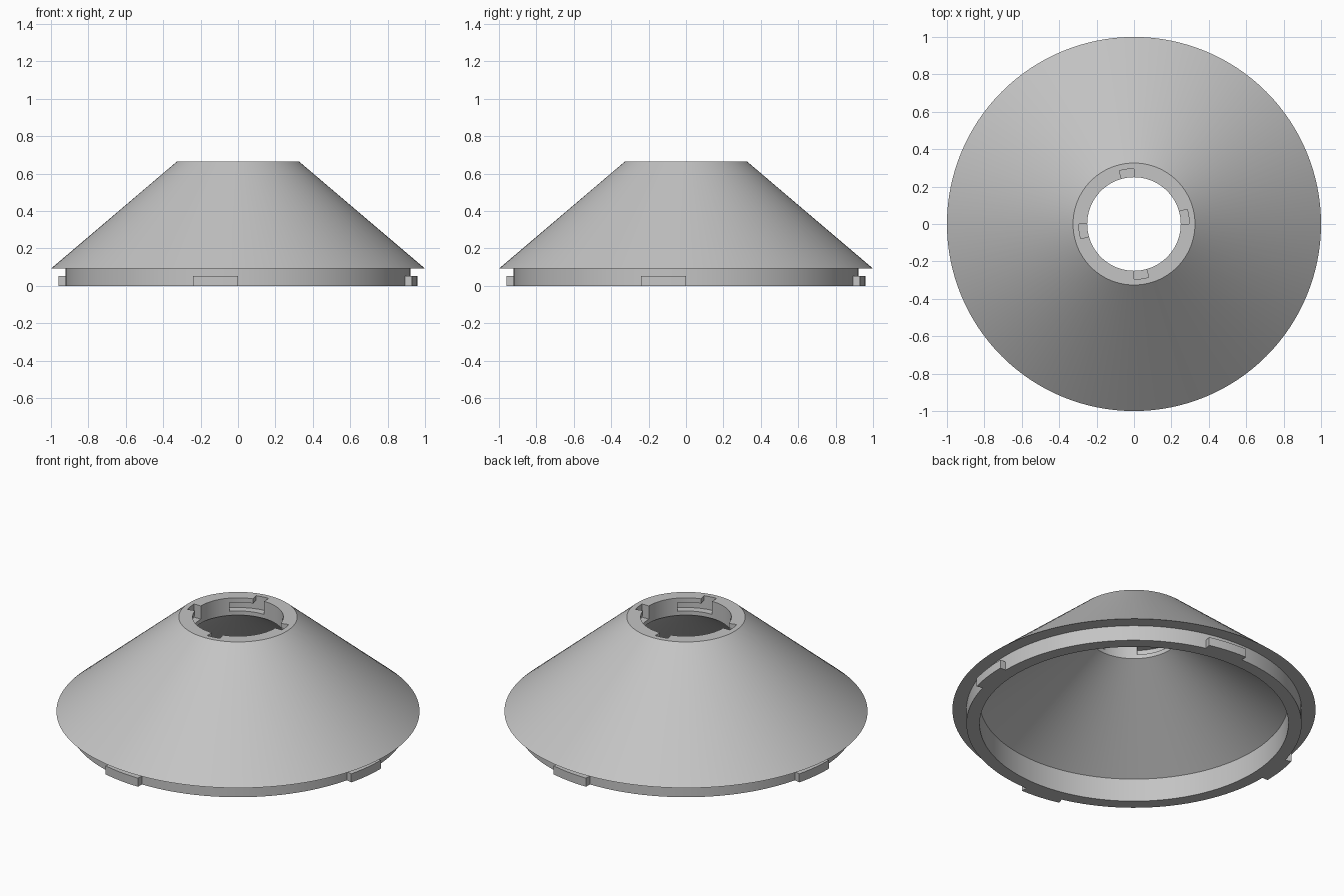
import bpy, bmesh
from math import radians, sin, cos

cube = bpy.data.objects.get("Cube")
if cube:
    bpy.data.objects.remove(cube, do_unlink=True)

grey = bpy.data.materials.new("light grey")
grey.use_nodes = True
colour = (0.55, 0.55, 0.55, 1)
grey.diffuse_color = colour
grey.node_tree.nodes["Principled BSDF"].inputs["Base Color"].default_value = colour


def sweep(bm, profile, start, end, steps):
    """Turn a closed (radius, z) profile about z between two angles."""
    full = end - start == 360
    rings = []
    for i in range(steps if full else steps + 1):
        a = radians(start + (end - start) * i / steps)
        rings.append([bm.verts.new((r * cos(a), r * sin(a), z)) for r, z in profile])
    n = len(profile)
    for i in range(steps):
        p, q = rings[i], rings[(i + 1) % len(rings)]
        for j in range(n):
            k = (j + 1) % n
            bm.faces.new((p[j], q[j], q[k], p[k]))
    if not full:
        bm.faces.new(rings[0])
        bm.faces.new(rings[-1])


def box(r0, r1, z0, z1):
    return [(r0, z0), (r1, z0), (r1, z1), (r0, z1)]


def build(name, profile, start=0, end=360, steps=128, copies=1):
    bm = bmesh.new()
    for c in range(copies):
        sweep(bm, profile, start + 90 * c, end + 90 * c, steps)
    bmesh.ops.recalc_face_normals(bm, faces=bm.faces)
    mesh = bpy.data.meshes.new(name)
    bm.to_mesh(mesh)
    bm.free()
    mesh.materials.append(grey)
    obj = bpy.data.objects.new(name, mesh)
    bpy.context.collection.objects.link(obj)
    return obj


def activate(obj):
    bpy.ops.object.select_all(action='DESELECT')
    obj.select_set(True)
    bpy.context.view_layer.objects.active = obj


# Hollow conical shell with a plain lower ring and a round collar
TOP, RING, HOLE = 0.665, 0.923, 0.25
shell = build("cone_shell", [
    (RING, 0), (RING, 0.092), (1, 0.092), (0.326, TOP),
    (HOLE, TOP), (HOLE, 0.56), (0.85, 0.14), (0.85, 0)])

# Four L-shaped locking slots in the collar: entry from above, then a channel
FLOOR, DEPTH = 0.585, 0.295
cutters = [
    build("slot_entry_cutter", box(0.2, DEPTH, FLOOR, 0.75), 0, 15.5, 6, 4),
    build("slot_channel_cutter", box(0.2, DEPTH, FLOOR, 0.637), 0, 46, 18, 4)]
activate(shell)
for cutter in cutters:
    cutter.hide_render = True
    mod = shell.modifiers.new("slots", 'BOOLEAN')
    mod.operation = 'DIFFERENCE'
    mod.solver = 'EXACT'
    mod.object = cutter
    bpy.ops.object.modifier_apply(modifier=mod.name)
for cutter in cutters:
    bpy.data.objects.remove(cutter, do_unlink=True)

# Four locking tabs around the lower ring
tabs = build("locking_tabs", box(0.918, 0.96, 0, 0.052), -14.5, 0, 6, 4)

for obj in (shell, tabs):
    activate(obj)
    bpy.ops.object.shade_smooth_by_angle(angle=radians(25))
